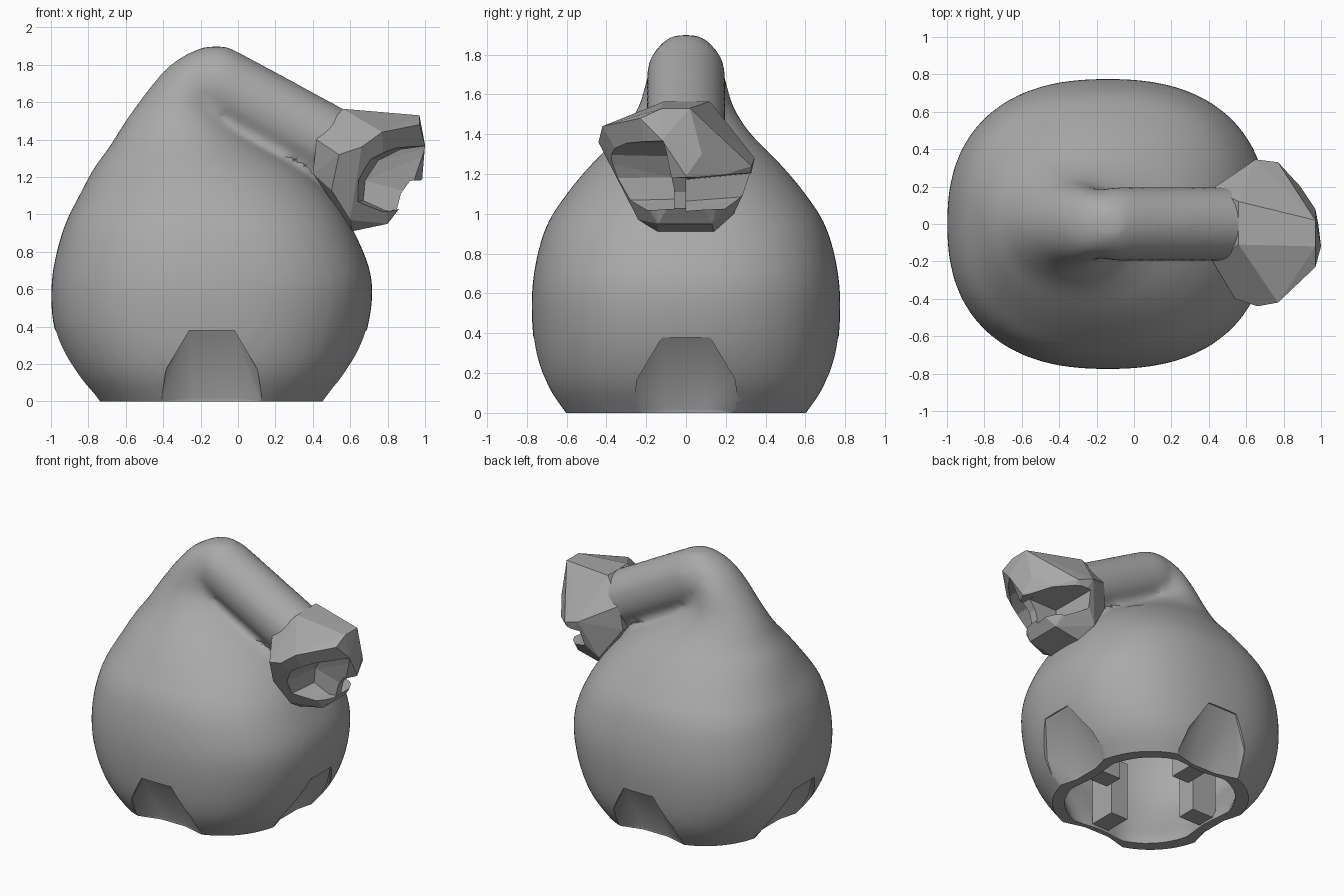
import bpy, bmesh, math
from mathutils import Vector

old = bpy.data.objects.get("Cube")
if old:
    bpy.data.objects.remove(old)

grey = bpy.data.materials.new("plain grey")
grey.use_nodes = True
grey.diffuse_color = (0.4, 0.4, 0.4, 1)
grey.node_tree.nodes["Principled BSDF"].inputs["Base Color"].default_value = (0.4, 0.4, 0.4, 1)


def finish(name, bm):
    bmesh.ops.recalc_face_normals(bm, faces=bm.faces)
    mesh = bpy.data.meshes.new(name)
    bm.to_mesh(mesh)
    bm.free()
    mesh.materials.append(grey)
    ob = bpy.data.objects.new(name, mesh)
    bpy.context.collection.objects.link(ob)
    return ob


def hull(name, points):
    bm = bmesh.new()
    for p in points:
        bm.verts.new(p)
    out = bmesh.ops.convex_hull(bm, input=bm.verts)
    loose = set(out["geom_interior"]) | set(out["geom_unused"])
    bmesh.ops.delete(bm, geom=[v for v in loose if isinstance(v, bmesh.types.BMVert)], context="VERTS")
    return finish(name, bm)


def refine(rings, steps=4):
    """Smooth curve through the rings."""
    out = []
    for i in range(len(rings) - 1):
        quad = [rings[max(i - 1, 0)], rings[i], rings[i + 1], rings[min(i + 2, len(rings) - 1)]]
        for k in range(steps):
            t = k / steps
            out.append([b + t / 2 * (c - a + t * (2 * a - 5 * b + 4 * c - d + t * (3 * (b - c) + d - a)))
                        for a, b, c, d in zip(*quad)])
    return out + [rings[-1]]


def loft(name, rings, sides=48, power=2.4):
    """Stack of squarish ellipses: (z, xmin, xmax, half width, pinch at the four sides)."""
    bm = bmesh.new()
    loops = []
    for z, x0, x1, ry, pinch in refine(rings):
        loop = []
        p = power - 0.4 * min(1, max(0, (z - 0.9) / 0.4))
        for i in range(sides):
            a = math.tau * i / sides
            c, s = math.cos(a), math.sin(a)
            r = (abs(c) ** p + abs(s) ** p) ** (-1 / p)
            r *= 1 - pinch * max(0, math.cos(4 * a))
            loop.append(bm.verts.new(((x0 + x1) / 2 + r * c * (x1 - x0) / 2, r * s * ry, z)))
        loops.append(loop)
    for a, b in zip(loops, loops[1:]):
        for i in range(sides):
            j = (i + 1) % sides
            bm.faces.new((a[i], a[j], b[j], b[i]))
    bm.faces.new(loops[0])
    bm.faces.new(loops[-1])
    return finish(name, bm)


def ball_points(center, r):
    bm = bmesh.new()
    bmesh.ops.create_icosphere(bm, subdivisions=3, radius=r)
    pts = [v.co + Vector(center) for v in bm.verts]
    bm.free()
    return pts


def apply(ob, kind, **settings):
    bpy.context.view_layer.objects.active = ob
    mod = ob.modifiers.new("step", kind)
    for key, value in settings.items():
        setattr(mod, key, value)
    bpy.ops.object.modifier_apply(modifier=mod.name)


def combine(ob, other, operation):
    apply(ob, "BOOLEAN", object=other, operation=operation, solver="EXACT")
    bpy.data.objects.remove(other)


# Body: leaning egg, extended below the floor so the rim can be trimmed flat
body = loft("body", [
    (-0.15, -0.64, 0.35, 0.53, 0), (0, -0.765, 0.475, 0.64, 0), (0.17, -0.895, 0.605, 0.73, 0),
    (0.4, -0.985, 0.695, 0.77, 0), (0.66, -0.995, 0.715, 0.77, 0), (0.92, -0.935, 0.615, 0.71, 0),
    (1.1, -0.85, 0.5, 0.6, 0), (1.25, -0.77, 0.34, 0.475, 0), (1.36, -0.69, 0.16, 0.365, 0),
    (1.45, -0.635, 0.02, 0.29, 0), (1.56, -0.56, -0.08, 0.23, 0), (1.7, -0.455, -0.08, 0.195, 0),
    (1.81, -0.35, -0.05, 0.155, 0), (1.88, -0.23, -0.04, 0.1, 0), (1.9, -0.16, -0.05, 0.05, 0)])

# Neck: round bar lying down over the shoulder, blended into the body
neck = hull("neck", ball_points((-0.1, 0, 1.7), 0.2) + ball_points((0.5, 0, 1.375), 0.2))
combine(body, neck, "UNION")
apply(body, "REMESH", mode="VOXEL", voxel_size=0.03)
apply(body, "SMOOTH", factor=0.5, iterations=10)

# Flat floor
combine(body, hull("floor_cutter", [(x, y, z) for x in (-2, 2) for y in (-2, 2) for z in (-1, 0)]), "DIFFERENCE")

# Hollow inside, pinched where the outside is dented
combine(body, loft("cavity_cutter", [
    (-0.1, -0.67, 0.39, 0.56, 0.08), (0.04, -0.68, 0.4, 0.57, 0.08), (0.25, -0.8, 0.52, 0.64, 0.05),
    (0.45, -0.89, 0.61, 0.68, 0), (0.7, -0.89, 0.61, 0.68, 0), (0.95, -0.82, 0.5, 0.6, 0),
    (1.15, -0.68, 0.3, 0.42, 0)]), "DIFFERENCE")

# Four shallow dents in the foot, each with a post on the inside
for k in range(4):
    a = k * math.pi / 2
    top = 0.82 if k % 2 == 0 else 0.755

    def turn(r, u, z, a=a):
        return (-0.14 + r * math.cos(a) - u * math.sin(a), r * math.sin(a) + u * math.cos(a), z)

    arch = [(0.555, 0.1, -0.1), (0.56, 0.1, 0.02), (0.6, 0.27, -0.1), (0.605, 0.27, 0),
            (0.7, 0.245, 0.17), (top, 0.12, 0.38)]
    pts = [turn(q, s * u, z) for r, u, z in arch for q in (r, 1.2) for s in (-1, 1)]
    combine(body, hull("dent_cutter", pts), "DIFFERENCE")
    hull("inner_post", [turn(r, u, z) for r in (0.32, 0.52) for u in (-0.07, 0.07) for z in (0.02, 0.45)])

# Head: faceted lopsided block
head = hull("head", [
    (0.42, 0.19, 1.4), (0.42, -0.2, 1.4), (0.4, 0.17, 1.22), (0.4, -0.17, 1.22),
    (0.56, 0.12, 1.565), (0.56, -0.11, 1.565), (0.97, 0.02, 1.53), (0.97, -0.12, 1.53),
    (0.77, -0.42, 1.44), (0.66, -0.44, 1.36), (0.54, -0.4, 1.32), (0.97, -0.23, 1.48),
    (1.0, -0.12, 1.37), (0.985, 0.0, 1.19), (0.97, 0.08, 1.3),
    (0.65, 0.345, 1.28), (0.77, 0.33, 1.24), (0.89, 0.2, 1.2), (0.7, 0.32, 1.17),
    (0.5, -0.3, 1.13), (0.6, -0.24, 0.97), (0.55, 0.24, 1.0),
    (0.61, 0.14, 0.91), (0.61, -0.14, 0.91), (0.8, 0.13, 0.95), (0.8, -0.14, 0.95),
    (0.86, 0.0, 1.04)])

# Tall socket on the front side, low socket on the back side, thin wall between
tall = [(0.6, 1.06), (0.61, 1.18), (0.68, 1.3), (0.8, 1.365), (1.1, 1.41), (1.1, 1.03), (0.72, 1.0)]
combine(head, hull("tall_socket_cutter",
                   [(x, -0.6, z) for x, z in tall] +
                   [(x + 0.07, -0.06 - 0.3 * max(0, z - 1.2), 0.9 * z + 0.12) for x, z in tall]), "DIFFERENCE")
low = [(0.6, 1.06), (0.62, 1.18), (1.1, 1.19), (1.1, 1.03), (0.72, 1.0)]
combine(head, hull("low_socket_cutter",
                   [(x, 0.6, z + 0.05) for x, z in low] +
                   [(x + 0.07, 0.0, 0.9 * z + 0.11) for x, z in low]), "DIFFERENCE")
# Notch in the front edge of the wall
combine(head, hull("notch_cutter", [
    (x, y, z) for y in (-0.3, 0.3)
    for x, z in ((1.2, 1.19), (0.92, 1.18), (0.87, 1.11), (0.85, 1.03), (1.2, 1.03))]), "DIFFERENCE")

# Smooth skin on the body, flat facets on the head
bpy.ops.object.select_all(action="DESELECT")
body.select_set(True)
bpy.context.view_layer.objects.active = body
bpy.ops.object.shade_smooth_by_angle(angle=math.radians(30))
